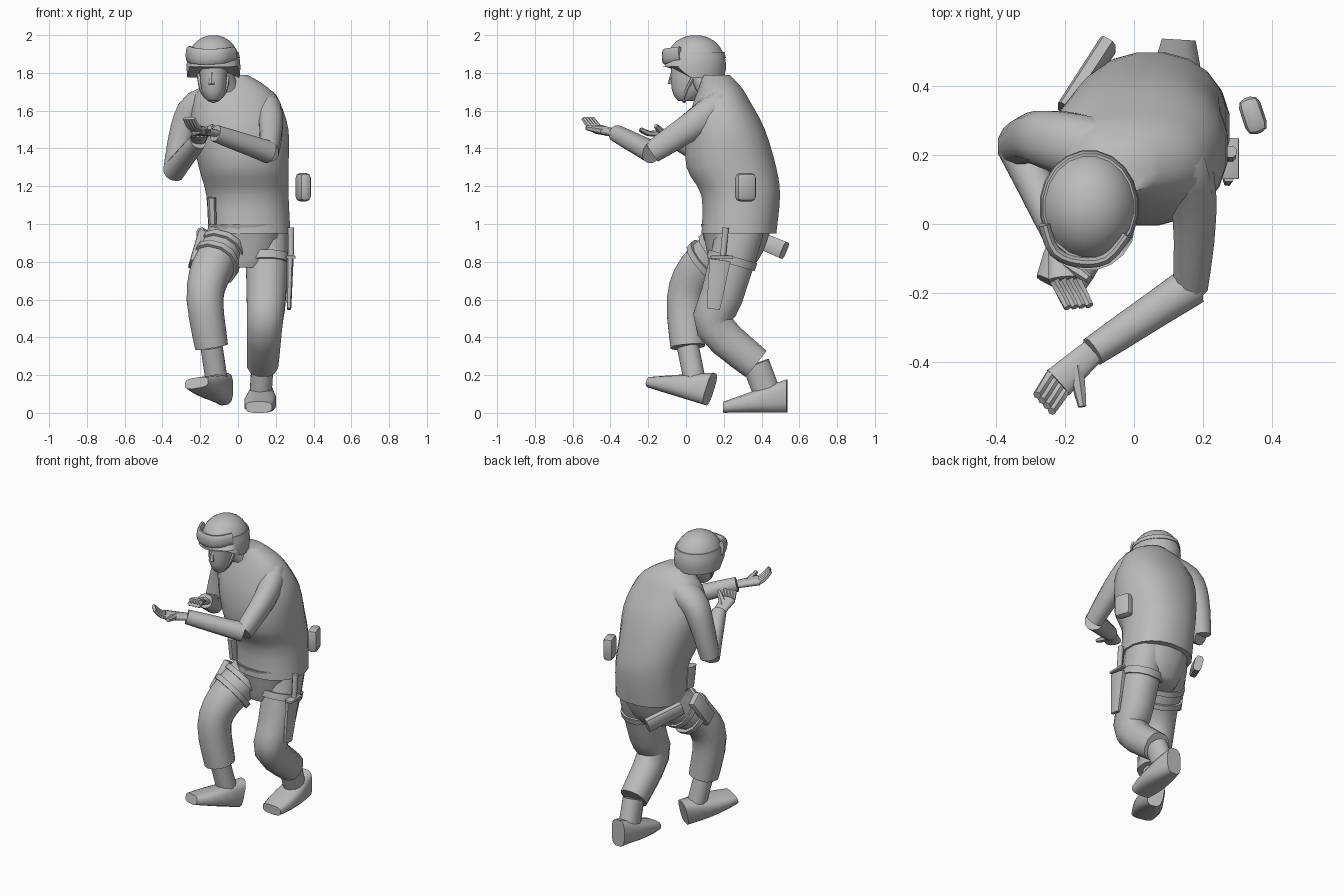
import bpy, bmesh, math
from mathutils import Vector, Euler

cube = bpy.data.objects.get("Cube")
if cube:
    bpy.data.objects.remove(cube)

grey = bpy.data.materials.new("plain_grey")
grey.use_nodes = True
shade = (.5, .5, .5, 1)
grey.diffuse_color = shade
grey.node_tree.nodes["Principled BSDF"].inputs["Base Color"].default_value = shade

RIGHTWARD, BACKWARD, UP = Vector((1, 0, 0)), Vector((0, 1, 0)), Vector((0, 0, 1))


def finish(name, bm, crease=50):
    bmesh.ops.recalc_face_normals(bm, faces=bm.faces)
    mesh = bpy.data.meshes.new(name)
    bm.to_mesh(mesh)
    bm.free()
    mesh.materials.append(grey)
    obj = bpy.data.objects.new(name, mesh)
    bpy.context.collection.objects.link(obj)
    bpy.ops.object.select_all(action="DESELECT")
    obj.select_set(True)
    bpy.context.view_layer.objects.active = obj
    bpy.ops.object.shade_smooth_by_angle(angle=math.radians(crease))
    return obj


def smooth(points, steps=3):
    """Pass a curve through the points, whatever their dimension."""
    points = [Vector(p) for p in points]
    padded = [points[0], *points, points[-1]]
    curve = []
    for before, start, end, after in zip(padded, padded[1:], padded[2:], padded[3:]):
        for step in range(steps):
            t = step / steps
            bend = (start - end) * 2 + (end - before + after - start) / 2
            sag = (end - start) * 3 - (end - before) - (after - start) / 2
            curve.append(start + (end - before) * t / 2 + sag * t * t + bend * t ** 3)
    return curve + [points[-1]]


def loft(name, rings, sides=12, axis=None, side=RIGHTWARD, power=.9, crease=50):
    """Skin rings of (x, y, z, half width, half depth) laid along a path."""
    bm = bmesh.new()
    centres = [Vector(ring[:3]) for ring in rings]
    loops = []
    for i, ring in enumerate(rings):
        after = centres[min(i + 1, len(rings) - 1)]
        before = centres[max(i - 1, 0)]
        normal = axis or (after - before).normalized()
        across = (side - normal * side.dot(normal)).normalized()
        through = normal.cross(across)
        loop = []
        for k in range(sides):
            turn = math.tau * (k + .5) / sides
            wide, deep = (math.copysign(abs(value) ** power, value)
                          for value in (math.cos(turn), math.sin(turn)))
            loop.append(bm.verts.new(
                centres[i] + across * wide * ring[3] + through * deep * ring[4]))
        loops.append(loop)
    for lower, upper in zip(loops, loops[1:]):
        for k in range(sides):
            bm.faces.new((lower[k - 1], lower[k], upper[k], upper[k - 1]))
    bm.faces.new(loops[0])
    bm.faces.new(loops[-1])
    return finish(name, bm, crease)


def limb(name, path, start, end, depth=1, **options):
    """A smooth tube whose radius runs evenly from start to end."""
    curve = smooth(path)
    rings = []
    for i, point in enumerate(curve):
        radius = start + (end - start) * i / (len(curve) - 1)
        rings.append((*point, radius, radius * depth))
    return loft(name, rings, **options)


def box(name, place, size, turn=(0, 0, 0), bevel=.01):
    bm = bmesh.new()
    bmesh.ops.create_cube(bm, size=1)
    bmesh.ops.scale(bm, vec=size, verts=bm.verts)
    bmesh.ops.bevel(bm, geom=bm.edges[:], offset=bevel, segments=2, affect="EDGES", profile=.5)
    spin = Euler([math.radians(angle) for angle in turn]).to_matrix()
    bmesh.ops.rotate(bm, matrix=spin, verts=bm.verts)
    bmesh.ops.translate(bm, vec=place, verts=bm.verts)
    return finish(name, bm, crease=35)


def hand(label, wrist, knuckles, fingertips, thumb_tip):
    wrist, knuckles, fingertips = Vector(wrist), Vector(knuckles), Vector(fingertips)
    across = (knuckles - wrist).cross(UP).normalized()
    middle = wrist.lerp(knuckles, .5)
    limb(label + "_palm", [wrist, middle, knuckles], .038, .05, depth=.5, side=across)
    for finger in range(4):
        offset = across * (finger - 1.5) * .021
        bend = knuckles.lerp(fingertips, .5) - UP * .01
        limb(label + "_finger", [knuckles + offset, bend + offset, fingertips + offset],
             .016, .012, sides=6, side=across)
    limb(label + "_thumb", [middle, thumb_tip], .026, .012, sides=6, side=across)


def boot(name, heel, toe):
    """A wedge that falls from the ankle to a broad toe."""
    heel, toe = Vector(heel), Vector(toe)
    raised = RIGHTWARD.cross(heel - toe).normalized()
    rings = []
    for step in range(6):
        t = step / 5
        half_height = .09 - .06 * t
        half_width = .05 + .035 * math.sin(math.pi * t * .8)
        sole = heel.lerp(toe, t)
        rings.append((*(sole + raised * half_height), half_width, half_height))
    loft(name, rings, axis=(toe - heel).normalized(), power=.65)


def thigh_strap(name, hip, thigh, place):
    hip, thigh = Vector(hip), Vector(thigh)
    limb(name, [hip.lerp(thigh, place), hip.lerp(thigh, place + .13)], .129, .127, depth=1.07)


# Hunched jacket and hips
loft("jacket", smooth([
    (.06, .28, .95, .22, .2), (.05, .29, 1.15, .22, .21), (.03, .24, 1.3, .24, .24),
    (.01, .21, 1.5, .26, .21), (-.01, .19, 1.65, .23, .15), (-.02, .18, 1.73, .17, .11),
    (-.03, .16, 1.79, .08, .07),
]), sides=20, axis=UP)
limb("hips", [(.05, .27, 1), (.05, .26, .86), (.04, .24, .77)], .21, .12, depth=.93,
     axis=UP, sides=16)

# Neck, face, nose and chin strap
limb("neck", [(-.05, .13, 1.7), (-.11, .06, 1.84)], .065, .065)
loft("face", smooth([(-.13, 0, 1.65, .03, .04), (-.13, .01, 1.71, .065, .085),
                     (-.13, .03, 1.88, .08, .11)]), sides=14, axis=UP)
limb("nose", [(-.14, -.07, 1.8), (-.14, -.08, 1.74)], .01, .018, sides=6)
limb("chin_strap", [(-.21, .05, 1.8), (-.19, 0, 1.7), (-.13, -.01, 1.65),
                    (-.07, 0, 1.7), (-.05, .05, 1.8)], .01, .01, sides=6, side=BACKWARD)

# Helmet dome, drawn in at its rim, with the front raised above the eyes
skull = Vector((-.13, .05, 1.83))
dome = [(*(skull - UP * .055), .14, .155)]
for step in range(7):
    rise = math.radians(step * 14)
    spread = math.cos(rise) ** .9
    dome.append((*(skull + UP * .17 * math.sin(rise)), .145 * spread, .165 * spread))
helmet = loft("helmet", dome, sides=20, axis=UP, power=1)
for vert in helmet.data.vertices:
    if vert.co.z < 1.8 and vert.co.y < .02:
        vert.co += UP * .06 - BACKWARD * .03

# Goggles wrapped round the front of the helmet
limb("goggle_band", [skull + UP * .05, skull + UP * .08], .142, .135, depth=1.15,
     axis=UP, sides=20, power=1)
limb("goggles", [(-.26, 0, 1.9), (-.23, -.08, 1.89), (-.16, -.11, 1.885),
                 (-.08, -.1, 1.89), (-.02, -.03, 1.9)], .045, .04, depth=.4, side=UP)

# Left arm held out in front, palm up
left_elbow, left_wrist = (.165, -.18, 1.38), (-.12, -.37, 1.48)
limb("left_upper_arm", [(.02, .19, 1.66), (.14, .17, 1.62), (.175, .03, 1.52), left_elbow],
     .11, .06, depth=.85, side=UP)
limb("left_forearm", [left_elbow, left_wrist], .06, .045, side=UP)
hand("left", left_wrist, (-.22, -.46, 1.5), (-.26, -.52, 1.56), (-.15, -.53, 1.51))

# Right arm folded, its hand near the chest
right_elbow, right_wrist = (-.34, .23, 1.28), (-.21, -.05, 1.44)
limb("right_upper_arm", [(-.06, .2, 1.66), (-.22, .24, 1.62), (-.29, .25, 1.5), right_elbow],
     .105, .06, depth=.95, side=BACKWARD)
limb("right_forearm", [right_elbow, right_wrist], .06, .045)
hand("right", right_wrist, (-.2, -.16, 1.48), (-.16, -.24, 1.5), (-.13, -.16, 1.52))

# Left leg, planted behind
left_hip, left_thigh, left_cuff = (.15, .28, .94), (.15, .19, .62), (.13, .37, .26)
limb("left_trouser", [(.13, .28, 1.05), left_hip, left_thigh, (.14, .15, .46), left_cuff],
     .13, .085, depth=1.08)
limb("left_ankle", [left_cuff, (.12, .43, .1)], .06, .06, depth=1.25)
boot("left_boot", (.13, .535, 0), (.11, .2, 0))
thigh_strap("left_thigh_strap", left_hip, left_thigh, .35)

# Right leg, stepping forward with the toe lifted
right_hip, right_thigh, right_cuff = (-.05, .25, .92), (-.14, .07, .76), (-.14, .01, .35)
limb("right_trouser", [(.0, .27, 1.03), right_hip, right_thigh, (-.175, 0, .6), right_cuff],
     .13, .09, depth=1.05)
limb("right_ankle", [right_cuff, (-.11, .05, .15)], .06, .06)
boot("right_boot", (-.07, .1, .04), (-.22, -.19, .13))
thigh_strap("right_upper_strap", right_hip, right_thigh, .35)
thigh_strap("right_lower_strap", right_hip, right_thigh, .7)

# Gear: canteen, knife, holster, roll and small pouch
box("canteen", (.345, .315, 1.195), (.065, .11, .15), (0, 0, 18), bevel=.025)
limb("knife_sheath", [(.275, .18, .81), (.27, .145, .55)], .02, .012, depth=3,
     sides=8, power=.6, crease=30)
box("knife_guard", (.28, .19, .825), (.05, .12, .015), bevel=.004)
limb("knife_handle", [(.28, .195, .82), (.28, .21, .98)], .016, .018, sides=8)
box("thigh_holster", (-.215, .14, .865), (.045, .1, .2), (-30, 16, 0))
limb("back_roll", [(-.2, .33, .94), (-.075, .52, .86)], .025, .027, depth=1.8,
     sides=8, power=.6, crease=30)
limb("belt_pouch", [(-.135, .16, 1), (-.14, .15, 1.14)], .022, .025, depth=1.8,
     sides=8, power=.7, crease=30)
